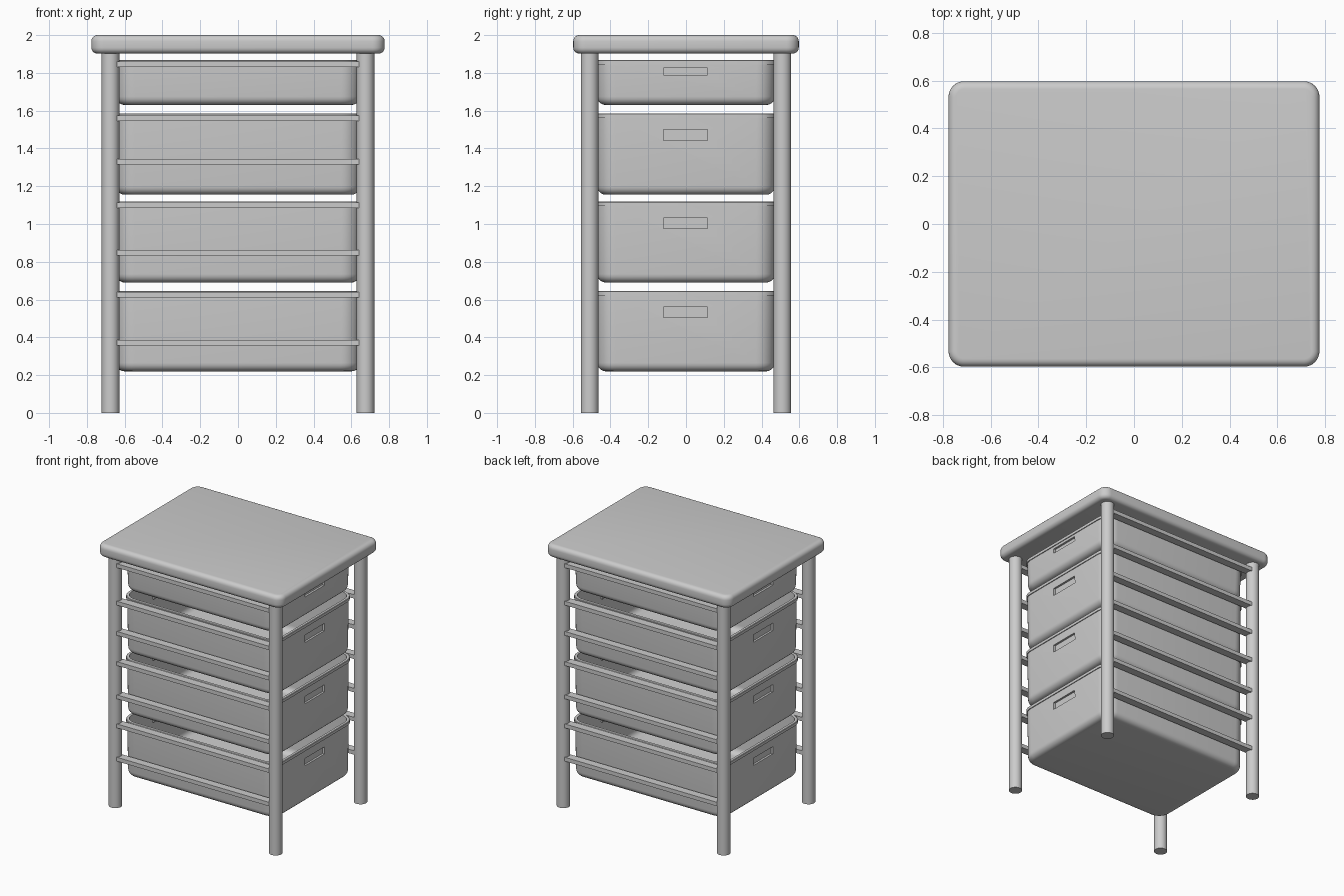
import bpy, bmesh, math

if "Cube" in bpy.data.objects:
    bpy.data.objects.remove(bpy.data.objects["Cube"])


def ring(bm, hx, hy, r, z, seg=8):
    """Rounded rectangle loop of vertices at height z."""
    verts = []
    for i, (sx, sy) in enumerate([(1, 1), (-1, 1), (-1, -1), (1, -1)]):
        for k in range(seg + 1):
            a = math.radians(90 * (i + k / seg))
            verts.append(bm.verts.new((sx * (hx - r) + r * math.cos(a),
                                       sy * (hy - r) + r * math.sin(a), z)))
    return verts


def loft(name, profile):
    """Closed solid through rounded rectangles (hx, hy, r, z)."""
    bm = bmesh.new()
    rings = [ring(bm, *p) for p in profile]
    n = len(rings[0])
    for a, b in zip(rings, rings[1:]):
        for i in range(n):
            bm.faces.new((a[i], a[(i + 1) % n], b[(i + 1) % n], b[i]))
    bm.faces.new(rings[0][::-1])
    bm.faces.new(rings[-1])
    bmesh.ops.recalc_face_normals(bm, faces=bm.faces)
    me = bpy.data.meshes.new(name)
    bm.to_mesh(me)
    bm.free()
    ob = bpy.data.objects.new(name, me)
    bpy.context.collection.objects.link(ob)
    return ob


def smooth(ob):
    bpy.ops.object.select_all(action='DESELECT')
    ob.select_set(True)
    bpy.context.view_layer.objects.active = ob
    bpy.ops.object.shade_smooth_by_angle(angle=math.radians(35))


def box(name, loc, size):
    bpy.ops.mesh.primitive_cube_add(size=1, location=loc)
    ob = bpy.context.object
    ob.name = name
    ob.scale = size
    bpy.ops.object.transform_apply(location=False, rotation=False, scale=True)
    return ob


# Table top with rounded rim
R = 0.032
prof = []
for z0, a0 in ((1.902 + R, -90), (2.0 - R, 0)):
    for k in range(6):
        a = math.radians(a0 + 18 * k)
        d = R * (1 - math.cos(a))
        prof.append((0.776 - d, 0.597 - d, 0.065 - d, z0 + R * math.sin(a)))
smooth(loft("table_top", prof))

# Round legs
for sx in (-1, 1):
    for sy in (-1, 1):
        bpy.ops.mesh.primitive_cylinder_add(vertices=24, radius=0.047, depth=1.92,
                                            location=(sx * 0.675, sy * 0.51, 0.96))
        bpy.context.object.name = "leg"
        smooth(bpy.context.object)

# Side rails, front and back
for z in (1.845, 1.56, 1.33, 1.1, 0.847, 0.626, 0.372):
    for sy in (-1, 1):
        box("rail", (0, sy * 0.513, z), (1.285, 0.06, 0.03))


# Open storage bins with lip and recessed hand slots
def storage_bin(lo, hi, slot_lo, slot_hi):
    hx, hy, r, f, t = 0.649, 0.474, 0.10, 0.045, 0.015
    taper = 0.004
    bottom = [(f * (1 - math.sin(a)), f * (1 - math.cos(a)))
              for a in (math.radians(18 * k) for k in range(6))]
    prof = [(hx - taper - d, hy - taper - d, r - d, lo + dz) for d, dz in bottom]
    prof += [(hx, hy, r, hi - 0.024),
             (hx + 0.006, hy + 0.008, r + 0.006, hi - 0.024),
             (hx + 0.006, hy + 0.008, r + 0.006, hi - 0.003),
             (hx + 0.003, hy + 0.005, r + 0.003, hi),
             (hx - t, hy - t, r - t, hi)]
    prof += [(hx - taper - t - d, hy - taper - t - d, r - t - d, lo + t + dz)
             for d, dz in bottom[::-1]]
    ob = loft("storage_bin", prof)
    mid, height = (slot_lo + slot_hi) / 2, slot_hi - slot_lo
    cutter = box("slot_cutter", (0, -0.002, mid), (2, 0.234, height))
    cutter.hide_render = True
    bpy.context.view_layer.objects.active = ob
    m = ob.modifiers.new("slots", 'BOOLEAN')
    m.operation, m.solver, m.object = 'DIFFERENCE', 'EXACT', cutter
    bpy.ops.object.modifier_apply(modifier=m.name)
    bpy.data.objects.remove(cutter)
    smooth(ob)
    # Backing behind each slot
    for sx in (-1, 1):
        box("slot_back", (sx * (hx - 0.024), -0.002, mid), (0.012, 0.25, height + 0.016))


storage_bin(1.63, 1.868, 1.79, 1.825)
storage_bin(1.155, 1.585, 1.443, 1.50)
storage_bin(0.69, 1.118, 0.977, 1.033)
storage_bin(0.22, 0.645, 0.505, 0.56)
